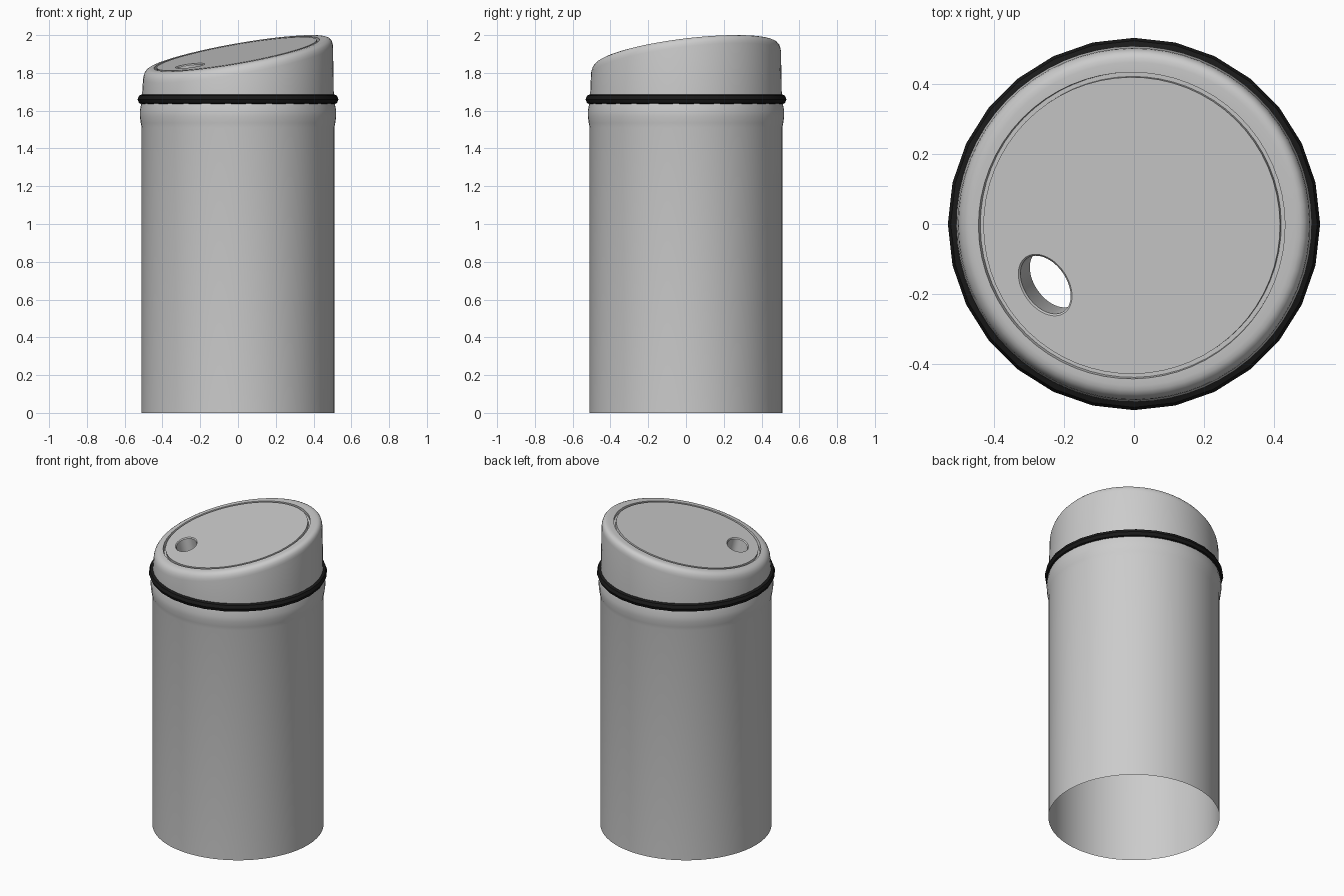
import bpy, bmesh
from math import sin, cos, pi, radians
from mathutils import Vector

if "Cube" in bpy.data.objects:
    bpy.data.objects.remove(bpy.data.objects["Cube"])

SEG = 64
SLOPE = 0.21                                   # tilt of the lid top
DIR = radians(34.5)                            # uphill direction of the tilt
U = Vector((cos(DIR), sin(DIR), 0))
V = Vector((-sin(DIR), cos(DIR), 0))
N = (Vector((0, 0, 1)) - U * SLOPE).normalized()


def ring(bm, ru, rv, z, slope=0.0, shift=0.0, drop=0.0):
    """Ellipse of verts in the U/V frame, sheared by slope, sunk along the lid normal."""
    out = []
    for i in range(SEG):
        a = 2 * pi * i / SEG
        p = U * (ru * cos(a) + shift) + V * (rv * sin(a))
        p.z = z + slope * (ru * cos(a) + shift)
        out.append(bm.verts.new(p - N * drop))
    return out


def loft(bm, rings):
    for a, b in zip(rings, rings[1:]):
        for i in range(SEG):
            j = (i + 1) % SEG
            bm.faces.new((a[i], a[j], b[j], b[i]))


def finish(bm, name):
    me = bpy.data.meshes.new(name)
    bm.to_mesh(me)
    bm.free()
    ob = bpy.data.objects.new(name, me)
    bpy.context.collection.objects.link(ob)
    smooth(ob)
    return ob


def smooth(ob):
    bpy.ops.object.select_all(action='DESELECT')
    ob.select_set(True)
    bpy.context.view_layer.objects.active = ob
    bpy.ops.object.shade_smooth_by_angle(angle=radians(35))


# Body: open tube with a slight swelling under the band
bm = bmesh.new()
loft(bm, [ring(bm, r, r, z) for r, z in
          [(0.51, 0), (0.51, 1.51), (0.515, 1.535), (0.52, 1.57),
           (0.52, 1.6), (0.513, 1.635), (0.508, 1.66)]])
finish(bm, "body")

# Lid: straight wall rising into a tilted, rounded rim with a groove
bm = bmesh.new()
Z = 1.9025
rings = [ring(bm, 0.508, 0.508, 1.66), ring(bm, 0.507, 0.507, 1.70)]
for r, dz in [(0.503, -0.05), (0.501, -0.035), (0.496, -0.02), (0.487, -0.008),
              (0.475, -0.002), (0.462, 0)]:
    rings.append(ring(bm, r, r, Z + dz, SLOPE))
for r, drop in [(0.438, 0), (0.436, 0.02), (0.424, 0.02), (0.424, 0)]:
    rings.append(ring(bm, r, r, Z, SLOPE, -0.008, drop))
loft(bm, rings)

# Drinking hole: oval tunnel sunk square to the lid plate
hole = [ring(bm, 0.060 + e, 0.092 + e, Z, SLOPE, -0.308, d)
        for e, d in [(0.005, 0), (0, 0.006), (0, 0.165)]]
loft(bm, hole)

# Flat lid plate between the groove and the hole
edges = []
for loop in (rings[-1], hole[0]):
    edges += [bm.edges.get((loop[i], loop[(i + 1) % SEG])) for i in range(SEG)]
bmesh.ops.triangle_fill(bm, use_beauty=True, use_dissolve=False, edges=edges, normal=N)
finish(bm, "lid")

# Black rubber band
bpy.ops.mesh.primitive_torus_add(major_segments=28, minor_segments=8,
                                 major_radius=0.504, minor_radius=0.028,
                                 location=(0, 0, 1.66))
band = bpy.context.object
band.name = "seal_band"
smooth(band)
mat = bpy.data.materials.new("black_rubber")
mat.diffuse_color = (0.01, 0.01, 0.01, 1)
mat.use_nodes = True
mat.node_tree.nodes["Principled BSDF"].inputs["Base Color"].default_value = mat.diffuse_color
band.data.materials.append(mat)
